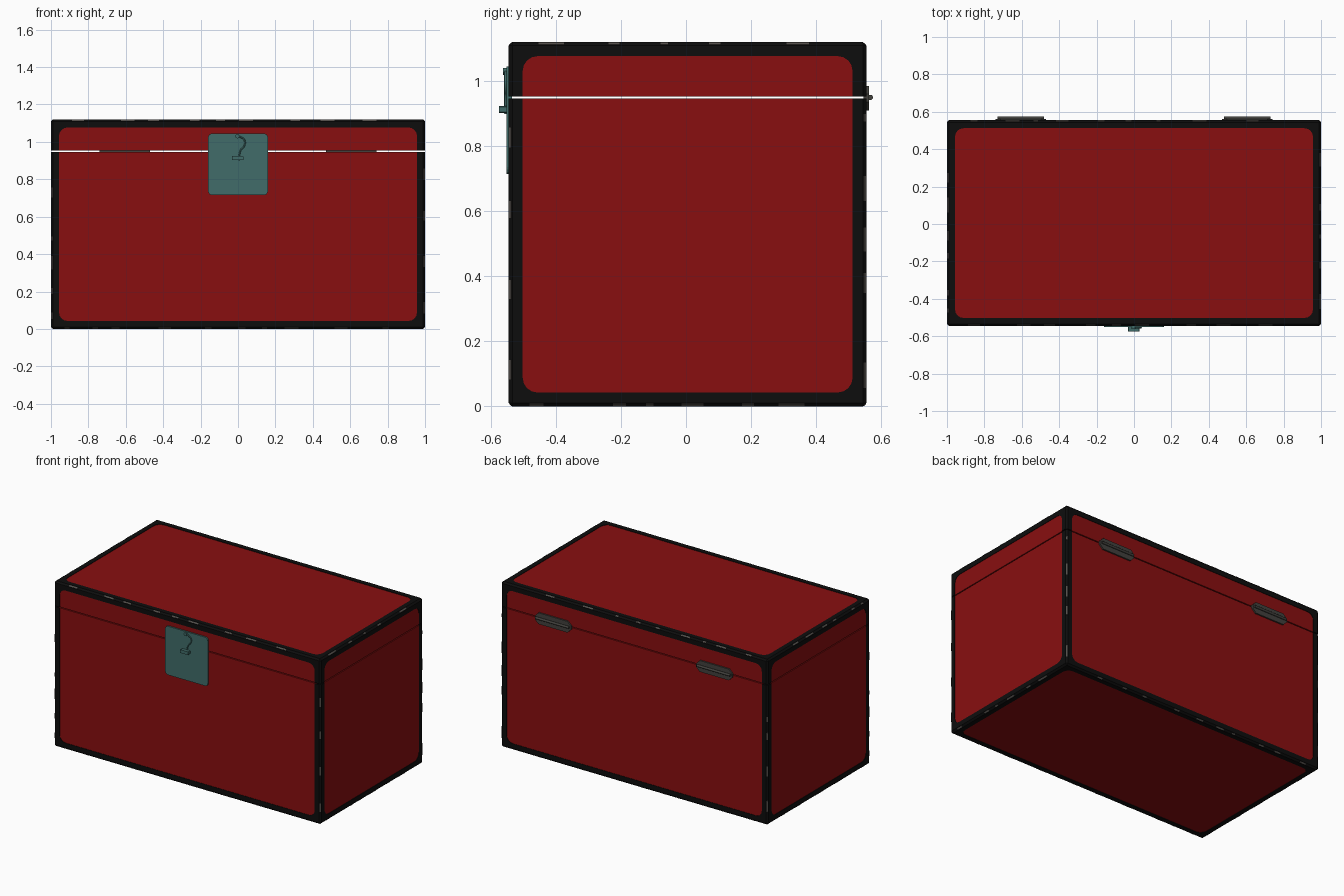
import bpy, bmesh, math, random
from mathutils import Vector, Matrix

if "Cube" in bpy.data.objects:
    bpy.data.objects.remove(bpy.data.objects["Cube"])

random.seed(4)
X, Y0, Y1, H = 1.0, -0.545, 0.555, 1.12     # outer box of the trunk
SEAM, GAP, BEV = 0.95, 0.003, 0.011
TRIM, ROUND, RECESS = 0.043, 0.045, 0.003


def material(name, rgb):
    m = bpy.data.materials.new(name)
    m.diffuse_color = (*rgb, 1)
    m.use_nodes = True
    m.node_tree.nodes["Principled BSDF"].inputs["Base Color"].default_value = m.diffuse_color
    return m


BLACK = material("black trim", (0.004, 0.004, 0.004))
RED = material("deep red", (0.25, 0.0045, 0.005))
TEAL = material("teal metal", (0.053, 0.152, 0.142))
GREY = material("hinge grey", (0.055, 0.053, 0.047))
WORN = material("worn edge", (0.085, 0.075, 0.068))


def add_object(name, bm, *mats):
    bmesh.ops.recalc_face_normals(bm, faces=bm.faces)
    me = bpy.data.meshes.new(name)
    bm.to_mesh(me)
    bm.free()
    for m in mats:
        me.materials.append(m)
    ob = bpy.data.objects.new(name, me)
    bpy.context.collection.objects.link(ob)
    return ob


def panel_face(bm, face):
    """Replace a side by a black border with a recessed, round-cornered red panel."""
    n = face.normal.copy()
    outer = list(face.verts)
    bmesh.ops.delete(bm, geom=[face], context='FACES_ONLY')
    arcs = []
    for k, v in enumerate(outer):
        a = (outer[k - 1].co - v.co).normalized()
        b = (outer[(k + 1) % 4].co - v.co).normalized()
        c = v.co + (a + b) * (TRIM - BEV + ROUND)
        arcs.append([bm.verts.new(c - ROUND * (math.sin(t) * a + math.cos(t) * b))
                     for t in (i * math.pi / 8 for i in range(5))])
        if (arcs[-1][0].co - outer[k - 1].co).length > (arcs[-1][-1].co - outer[k - 1].co).length:
            arcs[-1].reverse()
    for k in range(4):
        j = (k + 1) % 4
        for p, q in zip(arcs[k], arcs[k][1:]):
            bm.faces.new((outer[k], q, p))
        bm.faces.new((outer[k], outer[j], arcs[j][0], arcs[k][-1]))
    ring = [v for arc in arcs for v in arc]
    low = [bm.verts.new(v.co - n * RECESS) for v in ring]
    for i in range(len(ring)):
        j = (i + 1) % len(ring)
        bm.faces.new((ring[i], ring[j], low[j], low[i]))
    bm.faces.new(low).material_index = 1


def trunk_shell():
    bm = bmesh.new()
    bmesh.ops.create_cube(bm, size=1)
    for v in bm.verts:
        v.co = Vector((v.co.x * 2 * X, (Y0 + Y1) / 2 + v.co.y * (Y1 - Y0), (v.co.z + 0.5) * H))
    bmesh.ops.bevel(bm, geom=list(bm.edges), offset=BEV, segments=1, affect='EDGES')
    bm.normal_update()
    for f in [f for f in bm.faces if f.calc_area() > 0.5]:
        panel_face(bm, f)
    bmesh.ops.recalc_face_normals(bm, faces=bm.faces)
    return bm


# Hollow lower box and lid, cut apart at the seam
for name, z, side in (("trunk_base", SEAM - GAP, 1), ("trunk_lid", SEAM + GAP, -1)):
    bm = trunk_shell()
    bmesh.ops.bisect_plane(bm, geom=list(bm.verts) + list(bm.edges) + list(bm.faces),
                           plane_co=(0, 0, z), plane_no=(0, 0, side), clear_outer=True)
    shell = add_object(name, bm, BLACK, RED)
    mod = shell.modifiers.new("wall", 'SOLIDIFY')
    mod.thickness, mod.offset = 0.025, -1

# Worn spots scattered along the bevelled edges
bm = bmesh.new()
lo, hi = Vector((-X, Y0, 0)), Vector((X, Y1, H))
for axis in range(3):
    u, w = (axis + 1) % 3, (axis + 2) % 3
    for su in (-1, 1):
        for sw in (-1, 1):
            t = lo[axis] + random.uniform(0.05, 0.15)
            while t < hi[axis] - 0.15:
                length = random.uniform(0.02, 0.08)
                if not (axis == 2 and t < SEAM + 0.02 and t + length > SEAM - 0.02):
                    out = Vector((0, 0, 0))
                    out[u], out[w] = su, sw
                    out.normalize()
                    along = Vector([float(i == axis) for i in range(3)])
                    pos = Vector((0, 0, 0))
                    pos[axis] = t + length / 2
                    pos[u] = (hi if su > 0 else lo)[u] - su * BEV / 2
                    pos[w] = (hi if sw > 0 else lo)[w] - sw * BEV / 2
                    rot = Matrix((along, out.cross(along), out)).transposed().to_4x4()
                    bmesh.ops.create_cube(bm, size=1, matrix=Matrix.Translation(pos) @ rot
                                          @ Matrix.Diagonal((length, 0.009, 0.003, 1)))
                t += length + random.uniform(0.06, 0.22)
add_object("worn_edge_spots", bm, WORN)


def plate(name, x, z, w, h, corner, y0, y1, mat, seg=4):
    """Upright plate with rounded (seg > 1) or clipped (seg = 1) corners."""
    bm = bmesh.new()
    pts = []
    for k, (sx, sz) in enumerate(((1, 1), (-1, 1), (-1, -1), (1, -1))):
        for i in range(seg + 1):
            a = (k + i / seg) * math.pi / 2
            pts.append((x + sx * (w / 2 - corner) + corner * math.cos(a),
                        z + sz * (h / 2 - corner) + corner * math.sin(a)))
    face = bm.faces.new([bm.verts.new((px, y0, pz)) for px, pz in pts])
    ext = bmesh.ops.extrude_face_region(bm, geom=[face])
    for v in ext["geom"]:
        if isinstance(v, bmesh.types.BMVert):
            v.co.y = y1
    return add_object(name, bm, mat)


def cylinder(name, pos, radius, length, axis, mat, sides=16):
    bm = bmesh.new()
    rot = Matrix.Rotation(math.pi / 2, 4, 'Y' if axis == 'X' else 'X')
    bmesh.ops.create_cone(bm, cap_ends=True, segments=sides, radius1=radius, radius2=radius,
                          depth=length, matrix=Matrix.Translation(pos) @ rot)
    ob = add_object(name, bm, mat)
    ob.data.shade_smooth()
    ob.data.set_sharp_from_angle(angle=math.radians(40))
    return ob


# Hinges on the back: clipped leaves with a barrel
for side, x in (("left", -0.605), ("right", 0.605)):
    plate(f"hinge_leaf_{side}", x, 0.948, 0.27, 0.076, 0.026, 0.545, 0.562, GREY, 1)
    cylinder(f"hinge_barrel_{side}", (x, 0.567, SEAM), 0.008, 0.25, 'X', GREY, 12)

# Latch on the front: back plate, pivot, staple and hook
plate("latch_plate", 0, 0.88, 0.32, 0.33, 0.022, -0.552, -0.535, TEAL)
plate("latch_staple", -0.002, 0.913, 0.062, 0.022, 0.003, -0.575, -0.548, TEAL, 1)
cylinder("latch_pivot", (-0.003, -0.555, 1.03), 0.011, 0.014, 'Y', TEAL)

curve = bpy.data.curves.new("latch_hook", 'CURVE')
curve.dimensions = '3D'
curve.bevel_depth, curve.bevel_resolution, curve.use_fill_caps = 0.004, 2, True
path = [(0, 1.03), (0.028, 1.022), (0.04, 0.998), (0.032, 0.972), (0.008, 0.955), (0.003, 0.90)]
spline = curve.splines.new('NURBS')
spline.points.add(len(path) - 1)
for p, (x, z) in zip(spline.points, path):
    p.co = (x, -0.555, z, 1)
spline.use_endpoint_u = True
spline.order_u = 3
curve.materials.append(TEAL)
bpy.context.collection.objects.link(bpy.data.objects.new("latch_hook", curve))
